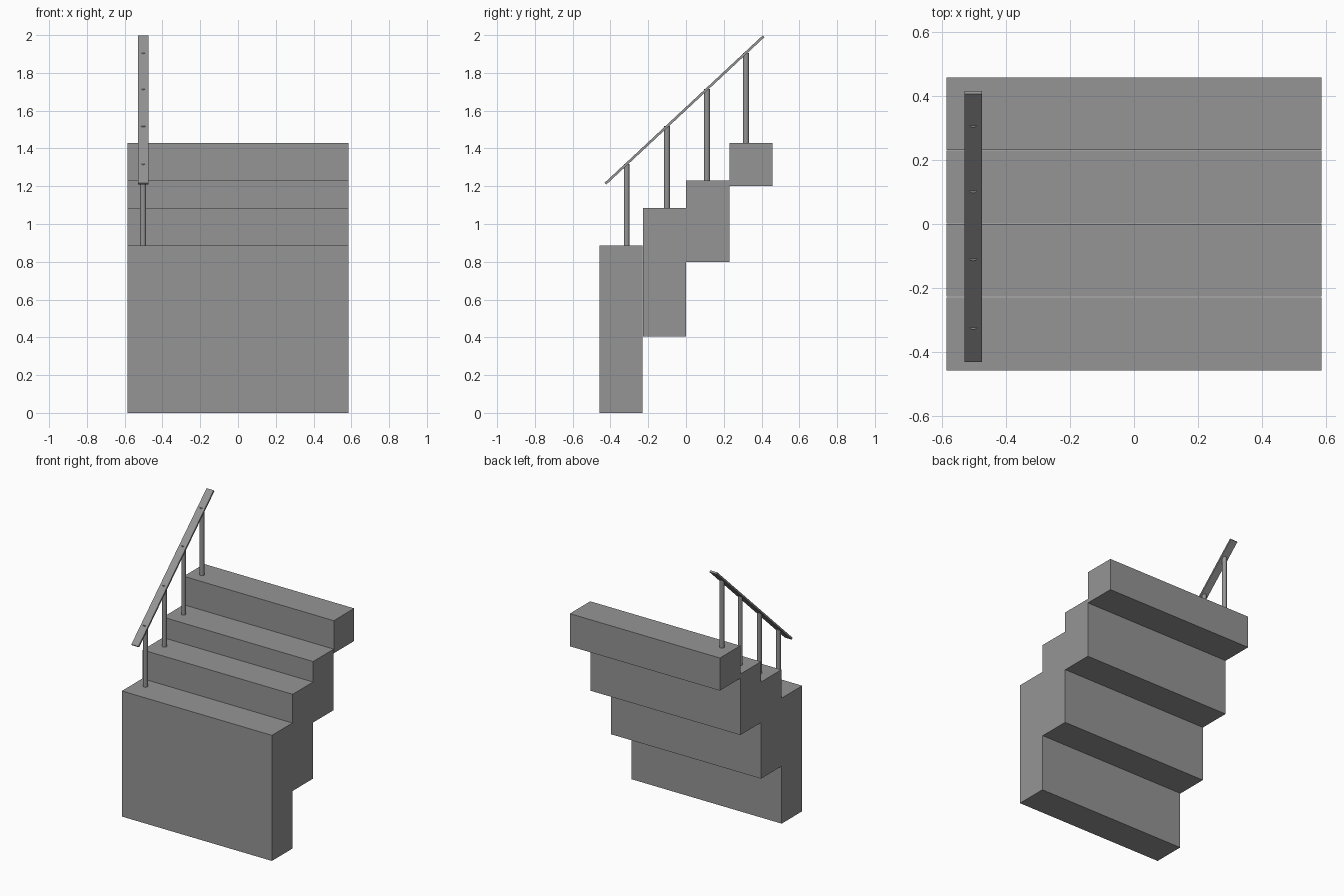
import bpy
import math
from mathutils import Vector

if "Cube" in bpy.data.objects:
    bpy.data.objects.remove(bpy.data.objects["Cube"])

concrete = bpy.data.materials.new("grey")
concrete.diffuse_color = (0.3, 0.3, 0.3, 1)
concrete.use_nodes = True
concrete.node_tree.nodes["Principled BSDF"].inputs["Base Color"].default_value = concrete.diffuse_color


def box(name, center, size, tilt=0.0):
    bpy.ops.mesh.primitive_cube_add(size=1, location=center)
    ob = bpy.context.object
    ob.name = name
    ob.scale = size
    bpy.ops.object.transform_apply(location=False, rotation=False, scale=True)
    ob.rotation_euler.x = tilt
    ob.data.materials.append(concrete)
    return ob


# Overlapping block steps: front y, back y, bottom z, top z
steps = [
    (-0.458, -0.230, 0.0, 0.885),
    (-0.227, 0.000, 0.405, 1.086),
    (0.001, 0.230, 0.80, 1.230),
    (0.231, 0.458, 1.20, 1.430),
]
for i, (y0, y1, z0, z1) in enumerate(steps):
    box(f"step_{i + 1}", (0, (y0 + y1) / 2, (z0 + z1) / 2), (1.17, y1 - y0, z1 - z0))

# Sloping flat handrail
RAIL_X = -0.502
low, high = Vector((RAIL_X, -0.427, 1.213)), Vector((RAIL_X, 0.411, 1.994))
slope = math.atan2(high.z - low.z, high.y - low.y)
box("handrail", (low + high) / 2, (0.055, (high - low).length, 0.013), slope)

# One round post per step, ending inside the rail
for i, y in enumerate((-0.314, -0.100, 0.112, 0.317)):
    base = steps[i][3]
    top = low.z + (y - low.y) * math.tan(slope)
    bpy.ops.mesh.primitive_cylinder_add(
        vertices=12, radius=0.0155, depth=top - base, location=(RAIL_X, y, (base + top) / 2))
    post = bpy.context.object
    post.name = f"post_{i + 1}"
    post.data.materials.append(concrete)
